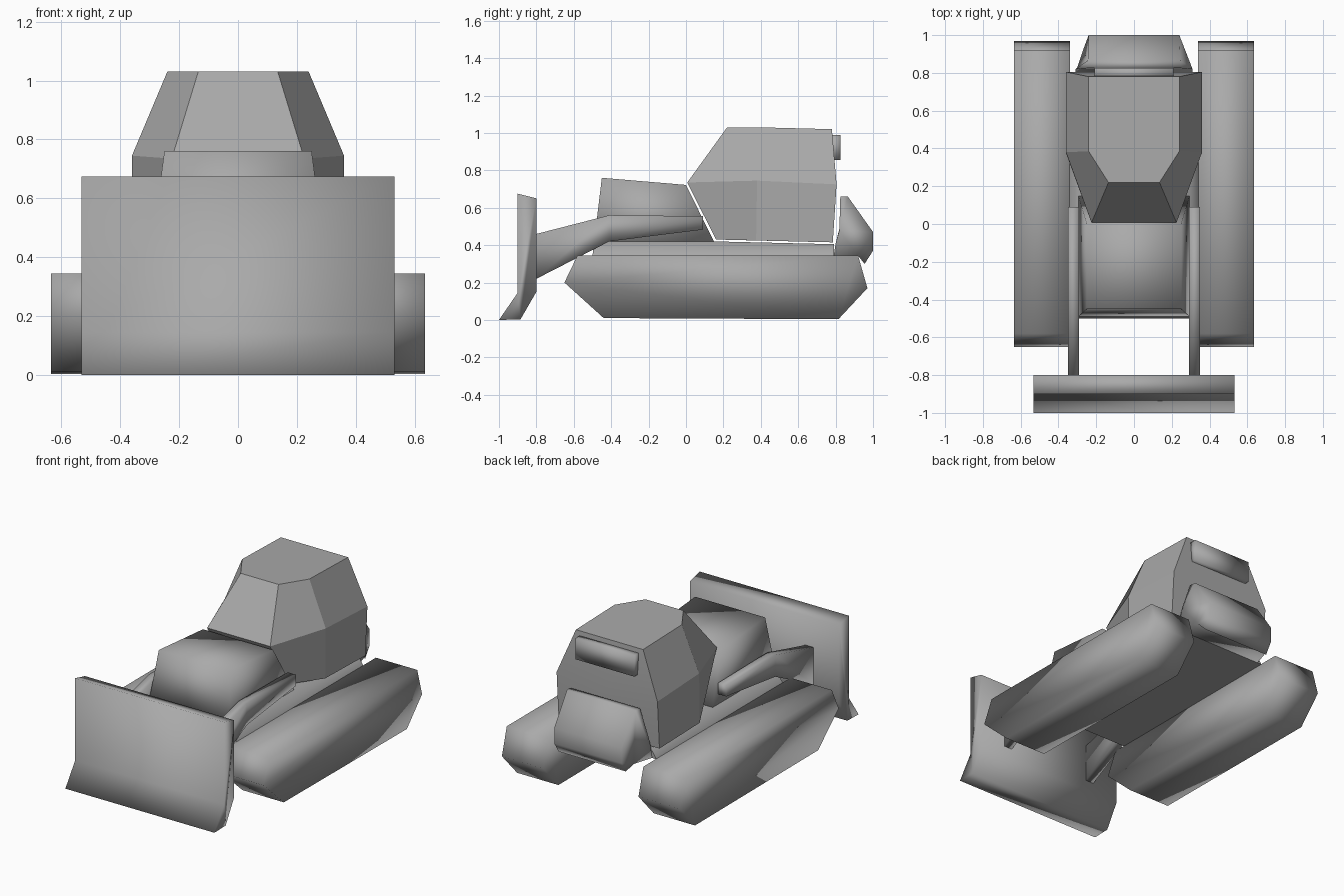
import bpy, bmesh, math

cube = bpy.data.objects.get("Cube")
if cube:
    bpy.data.objects.remove(cube, do_unlink=True)

grey = bpy.data.materials.new("plain_grey")
grey.use_nodes = True
COLOUR = (0.4, 0.4, 0.4, 1.0)
grey.diffuse_color = COLOUR
grey.node_tree.nodes["Principled BSDF"].inputs["Base Color"].default_value = COLOUR


def loft(name, rings, angle):
    """Skin a stack of closed rings, cap both ends and shade smooth."""
    bm = bmesh.new()
    loops = [[bm.verts.new(p) for p in ring] for ring in rings]
    for a, b in zip(loops, loops[1:]):
        for i in range(len(a)):
            j = (i + 1) % len(a)
            bm.faces.new((a[i], a[j], b[j], b[i]))
    bm.faces.new(loops[0])
    bm.faces.new(loops[-1])
    bmesh.ops.recalc_face_normals(bm, faces=bm.faces)
    mesh = bpy.data.meshes.new(name)
    bm.to_mesh(mesh)
    bm.free()
    mesh.materials.append(grey)
    obj = bpy.data.objects.new(name, mesh)
    bpy.context.collection.objects.link(obj)
    bpy.ops.object.select_all(action='DESELECT')
    obj.select_set(True)
    bpy.context.view_layer.objects.active = obj
    bpy.ops.object.shade_smooth_by_angle(angle=math.radians(angle))


def slab(name, profile, x0, x1):
    """Extrude a (y, z) profile from x0 to x1."""
    loft(name, [[(x, y, z) for y, z in profile] for x in (x0, x1)], 180)


def tapered(name, profile, angle=180):
    """Symmetric body from (y, z, half width) points."""
    loft(name, [[(s * w, y, z) for y, z, w in profile] for s in (-1, 1)], angle)


# Dozer blade with forward cutting lip
slab("blade", [(-0.9, 0.675), (-0.8, 0.65), (-0.8, 0.15), (-0.885, 0.003),
               (-1.0, 0.0), (-0.9, 0.145)], -0.532, 0.532)

# Tracks and push arms, one on each side
track = [(-0.58, 0.345), (0.92, 0.345), (0.97, 0.17), (0.815, 0.004),
         (-0.44, 0.01), (-0.65, 0.2)]
arm = [(-0.8, 0.46), (-0.41, 0.56), (0.09, 0.555), (0.09, 0.483),
       (-0.41, 0.42), (-0.8, 0.22)]
for side, s in (("left", 1), ("right", -1)):
    slab(side + "_track", track, s * 0.34, s * 0.635)
    slab(side + "_push_arm", arm, s * 0.292, s * 0.35)

# Engine hood, with its back sloping along the cab front
tapered("hood", [(-0.45, 0.76, 0.25), (0.0, 0.722, 0.25),
                 (0.149, 0.42, 0.295), (-0.491, 0.42, 0.295)])

# Deck flaring out to meet both tracks
tapered("deck", [(-0.491, 0.42, 0.295), (0.149, 0.42, 0.295), (0.79, 0.405, 0.3),
                 (0.79, 0.343, 0.342), (-0.5, 0.343, 0.342)], 60)


def cab_ring(front, middle, back):
    """Eight-point ring from (x, y, z) corners on the +x side."""
    right = [front, middle, back]
    left = [(-x, y, z) for x, y, z in reversed(right)]
    return [(0, *front[1:])] + right + [(0, *back[1:])] + left


# Cab: floor, waist and roof rings
loft("cab", [
    cab_ring((0.225, 0.16, 0.43), (0.36, 0.375, 0.425), (0.36, 0.785, 0.415)),
    cab_ring((0.225, 0.007, 0.735), (0.36, 0.38, 0.745), (0.36, 0.805, 0.725)),
    cab_ring((0.135, 0.22, 1.03), (0.24, 0.385, 1.03), (0.24, 0.78, 1.02)),
], 12)

# Box on the back of the cab
slab("rear_vent", [(0.77, 0.855), (0.827, 0.855), (0.827, 0.99), (0.77, 0.99)],
     -0.21, 0.21)

# Rear counterweight, widest next to the cab
tapered("counterweight", [(0.825, 0.66, 0.25), (0.865, 0.66, 0.245), (1.0, 0.47, 0.24),
                          (1.0, 0.37, 0.24), (0.955, 0.3, 0.24), (0.92, 0.343, 0.27),
                          (0.79, 0.343, 0.31), (0.8, 0.41, 0.31), (0.82, 0.48, 0.31)])
